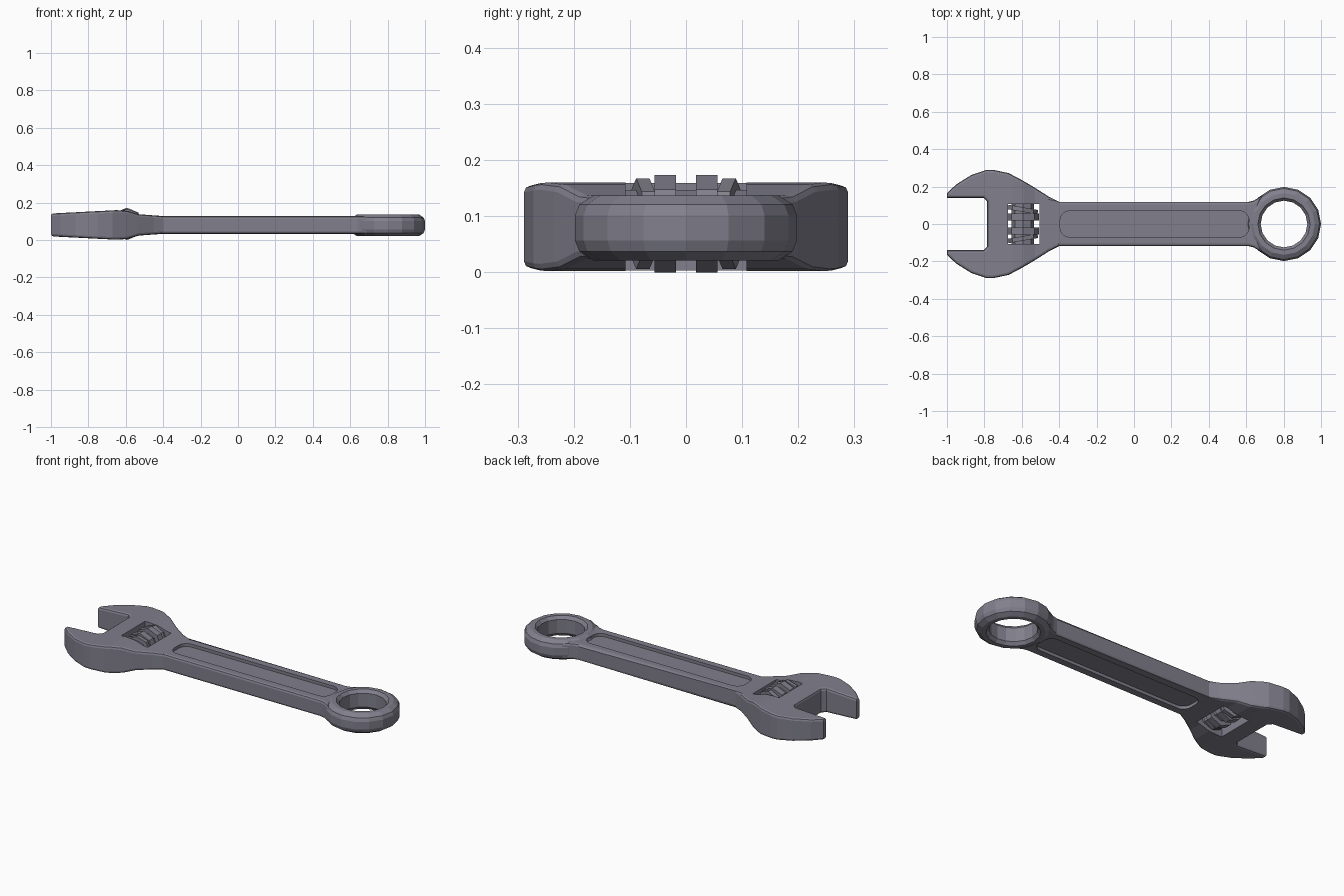
import bpy, bmesh, math
from mathutils import Matrix, Vector

if "Cube" in bpy.data.objects:
    bpy.data.objects.remove(bpy.data.objects["Cube"])

steel = bpy.data.materials.new("grey_steel")
steel.diffuse_color = (0.22, 0.215, 0.265, 1)
steel.use_nodes = True
steel.node_tree.nodes["Principled BSDF"].inputs["Base Color"].default_value = steel.diffuse_color
ZC = 0.081  # mid height of the body


def add_object(name, bm):
    bmesh.ops.recalc_face_normals(bm, faces=bm.faces[:])
    me = bpy.data.meshes.new(name)
    bm.to_mesh(me)
    bm.free()
    me.materials.append(steel)
    ob = bpy.data.objects.new(name, me)
    bpy.context.collection.objects.link(ob)
    return ob


def prism(outline, z0, z1):
    bm = bmesh.new()
    f = bm.faces.new([bm.verts.new((x, y, z0)) for x, y in outline])
    r = bmesh.ops.extrude_face_region(bm, geom=[f])
    for v in r["geom"]:
        if isinstance(v, bmesh.types.BMVert):
            v.co.z = z1
    return bm


def cut(ob, cutter):
    m = ob.modifiers.new("cut", 'BOOLEAN')
    m.operation, m.solver, m.object = 'DIFFERENCE', 'EXACT', cutter
    bpy.context.view_layer.objects.active = ob
    bpy.ops.object.modifier_apply(modifier=m.name)
    bpy.data.objects.remove(cutter)


def lathe(bm, profile, segs, mat):
    """Closed (radius, height) profile swept around local z."""
    rings = []
    for i in range(segs):
        a = 2 * math.pi * i / segs
        rings.append([bm.verts.new(mat @ Vector((r * math.cos(a), r * math.sin(a), h)))
                      for r, h in profile])
    n = len(profile)
    for i in range(segs):
        p, q = rings[i], rings[(i + 1) % segs]
        for j in range(n):
            bm.faces.new((p[j], q[j], q[(j + 1) % n], p[(j + 1) % n]))


# Body: jaw head and handle, mirrored half outline
half = [(-0.785, 0.12), (-0.805, 0.14), (-1.0, 0.14), (-1.0, 0.165), (-0.95, 0.212),
        (-0.87, 0.262), (-0.79, 0.289), (-0.75, 0.289), (-0.67, 0.272), (-0.6, 0.235),
        (-0.54, 0.2), (-0.45, 0.143), (-0.4, 0.118), (0.61, 0.118), (0.64, 0.125),
        (0.69, 0.155), (0.67, 0.1), (0.66, 0.05)]
bm = prism(half + [(x, -y) for x, y in reversed(half)], -1, 1)
thick = [(-1.0, 0.061), (-0.65, 0.079), (-0.59, 0.075), (-0.53, 0.057), (-0.4, 0.0475), (1, 0.0475)]
for x, _ in thick[1:-1]:
    bmesh.ops.bisect_plane(bm, geom=bm.verts[:] + bm.edges[:] + bm.faces[:],
                           plane_co=(x, 0, 0), plane_no=(1, 0, 0))
for v in bm.verts:  # thickness follows x
    for (xa, ta), (xb, tb) in zip(thick, thick[1:]):
        if xa - 1e-5 <= v.co.x <= xb + 1e-5:
            t = ta + (tb - ta) * (v.co.x - xa) / (xb - xa)
            v.co.z = ZC + math.copysign(t, v.co.z)
            break
bm.normal_update()
rim = [e for e in bm.edges if len(e.link_faces) == 2
       and (abs(e.link_faces[0].normal.z) > 0.5) != (abs(e.link_faces[1].normal.z) > 0.5)]
bmesh.ops.bevel(bm, geom=rim, offset=0.013, segments=2, profile=0.5, affect='EDGES')
body = add_object("wrench_body", bm)

# Window for the adjusting screw
cut(body, add_object("window_cutter", prism(
    [(-0.675, -0.108), (-0.505, -0.108), (-0.505, 0.108), (-0.675, 0.108)], -0.5, 0.5)))

# Rounded recess on both faces of the handle
slot = []
for cx, cy, a0 in ((0.565, 0.02, 0), (-0.345, 0.02, 90), (-0.345, -0.02, 180), (0.565, -0.02, 270)):
    for k in range(6):
        a = math.radians(a0 + 18 * k)
        slot.append((cx + 0.05 * math.cos(a), cy + 0.05 * math.sin(a)))
for s in (-1, 1):
    z = sorted((ZC + s * 0.03, ZC + s * 0.2))
    cut(body, add_object("recess_cutter", prism(slot, *z)))

# Ring end
bm = bmesh.new()
top = [(0.125, 0.04), (0.14, 0.058), (0.165, 0.058), (0.19, 0.042), (0.198, 0.022)]
lathe(bm, top + [(r, -h) for r, h in reversed(top)], 16, Matrix.Translation((0.802, 0, 0.079)))
add_object("ring_end", bm)

# Adjusting screw: core with four thread discs, the outer two tilted
bm = bmesh.new()
lie = Matrix.Rotation(math.radians(90), 4, 'X')
for y, r, w, tilt in ((0, 0.06, 0.23, 0), (-0.037, 0.0865, 0.038, 0), (0.037, 0.0865, 0.038, 0),
                      (-0.077, 0.081, 0.024, 10), (0.077, 0.081, 0.024, -10)):
    bmesh.ops.create_cone(bm, cap_ends=True, segments=8, radius1=r, radius2=r, depth=w,
                          matrix=Matrix.Translation((-0.594, y, 0.0865))
                          @ Matrix.Rotation(math.radians(tilt), 4, 'Z') @ lie)
add_object("adjusting_screw", bm)
